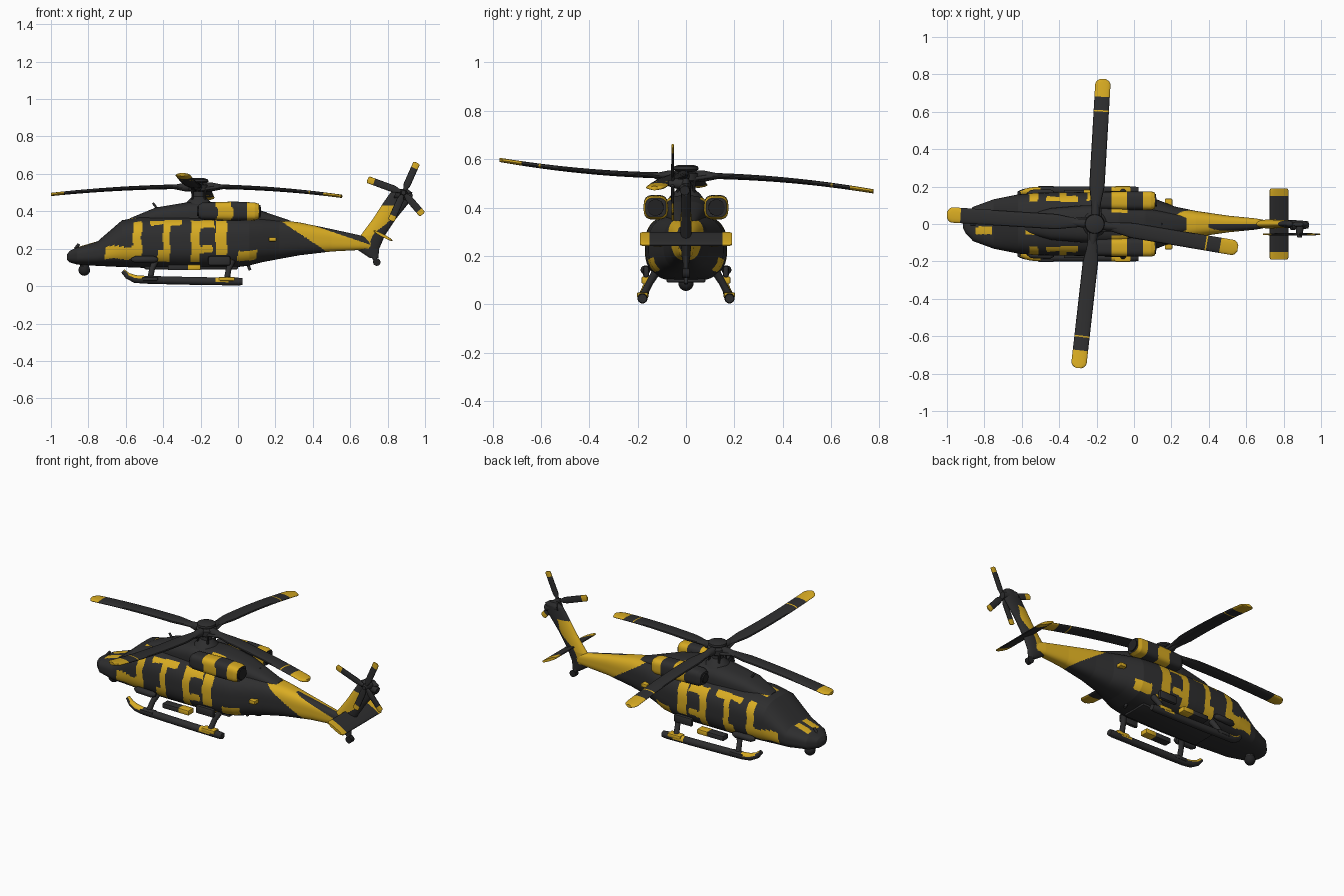
import bpy, bmesh, math
from mathutils import Vector as V, Quaternion

if "Cube" in bpy.data.objects:
    bpy.data.objects.remove(bpy.data.objects["Cube"])

def mat(name, rgb):
    m = bpy.data.materials.new(name)
    m.diffuse_color = (*rgb, 1)
    m.use_nodes = True
    m.node_tree.nodes["Principled BSDF"].inputs["Base Color"].default_value = m.diffuse_color
    return m

MATS = [mat("charcoal", (.027, .027, .028)), mat("yellow", (.69, .41, .016)),
        mat("black", (.016, .016, .017))]
X, Y, Z = V((1, 0, 0)), V((0, 1, 0)), V((0, 0, 1))

def finish(name, bm, rule=0):
    bmesh.ops.recalc_face_normals(bm, faces=bm.faces[:])
    for f in bm.faces:
        f.material_index = rule if isinstance(rule, int) else int(rule(f.calc_center_median(), f.normal))
    me = bpy.data.meshes.new(name)
    bm.to_mesh(me)
    bm.free()
    for m in MATS:
        me.materials.append(m)
    ob = bpy.data.objects.new(name, me)
    bpy.context.collection.objects.link(ob)
    bpy.ops.object.select_all(action='DESELECT')
    ob.select_set(True)
    bpy.context.view_layer.objects.active = ob
    bpy.ops.object.shade_smooth_by_angle(angle=math.radians(35))
    return ob

def ring(c, u, v, a, b, p=2.0, n=24):
    """Superellipse cross-section."""
    out = []
    for i in range(n):
        t = 2 * math.pi * i / n
        co, si = math.cos(t), math.sin(t)
        out.append(c + u * math.copysign(abs(co) ** (2 / p), co) * a
                   + v * math.copysign(abs(si) ** (2 / p), si) * b)
    return out

def loft(name, rings, rule=0):
    bm = bmesh.new()
    rows = [[bm.verts.new(q) for q in r] for r in rings]
    n = len(rows[0])
    for a, b in zip(rows, rows[1:]):
        for i in range(n):
            j = (i + 1) % n
            bm.faces.new((a[i], a[j], b[j], b[i]))
    bm.faces.new(rows[0])
    bm.faces.new(rows[-1])
    return finish(name, bm, rule)

def sample(table, steps):
    """Linear resampling of a station table, keyed by first column."""
    keys = sorted({r[0] for r in table} | {table[0][0] + (table[-1][0] - table[0][0]) * i / steps for i in range(steps)})
    for k in keys:
        for a, b in zip(table, table[1:]):
            if a[0] <= k <= b[0]:
                t = (k - a[0]) / (b[0] - a[0])
                yield [p + (q - p) * t for p, q in zip(a, b)]
                break

def hull(name, table, steps, rule, p=2.8, y=0, n=72):
    # columns: x, half width, bottom z, top z
    loft(name, [ring(V((x, y, (b + t) / 2)), Y, Z, w, (t - b) / 2, p, n)
                for x, w, b, t in sample(table, steps)], rule)

def tube(name, pts, r, rule=0, n=14, p=2.0):
    pts = [V(q) for q in pts]
    rs = r if isinstance(r, (list, tuple)) else [r] * len(pts)
    rings = []
    for i, q in enumerate(pts):
        d = (pts[min(i + 1, len(pts) - 1)] - pts[max(i - 1, 0)]).normalized()
        u = d.cross(Y if abs(d.y) < .9 else X).normalized()
        rings.append(ring(q, u, d.cross(u), rs[i], rs[i], p, n))
    return loft(name, rings, rule)

def box(name, c, s, rule=0, bev=.006):
    bm = bmesh.new()
    bmesh.ops.create_cube(bm, size=1)
    for v in bm.verts:
        v.co = V([c[i] + v.co[i] * s[i] for i in range(3)])
    bmesh.ops.bevel(bm, geom=bm.edges[:], offset=bev, segments=2, affect='EDGES', profile=.5)
    return finish(name, bm, rule)

def ball(name, c, r, m=0):
    bm = bmesh.new()
    bmesh.ops.create_uvsphere(bm, u_segments=20, v_segments=12, radius=r)
    bmesh.ops.translate(bm, verts=bm.verts[:], vec=c)
    return finish(name, bm, m)

# Camouflage rule: blocky patches on the sides, diagonal band on the boom
PATCH = [(-.71, -.55, .145, .212), (-.56, -.515, .145, .362),
         (-.47, -.30, .325, .362), (-.40, -.365, .10, .33), (-.43, -.39, .10, .19),
         (-.25, -.13, .31, .352), (-.25, -.205, .10, .33), (-.21, -.14, .175, .215),
         (-.12, -.06, .17, .352), (-.08, -.03, .095, .14), (0, .10, .135, .19)]

def camo(c, n):
    if c.x > .2:
        top = c.y > 0 or c.x < .4 or c.z < .325 - .34 * (c.x - .4)
        return c.x + 1.5 * (c.z - .34) > .24 and top and c.x < .73
    if n.z > .5 and .015 < abs(c.y) < .055 and (-.85 < c.x < -.76 or -.58 < c.x < -.48):
        return 1
    if n.z < -.75 or (n.z > .8 and abs(c.y) < .12):
        return 0
    x, z = c.x + .004 * math.sin(c.z * 55), c.z + .004 * math.sin(c.x * 50)
    return any(a < x < b and d < z < e for a, b, d, e in PATCH)

# Fuselage with tail boom
hull("fuselage", [(-.915, .02, .14, .168), (-.90, .05, .127, .188), (-.86, .092, .115, .208),
                  (-.75, .132, .108, .24), (-.62, .158, .102, .352), (-.52, .167, .098, .37),
                  (-.30, .17, .095, .375), (-.05, .168, .095, .375), (.06, .155, .11, .37),
                  (.13, .128, .128, .365), (.22, .093, .145, .355), (.33, .07, .165, .34),
                  (.5, .045, .185, .305), (.65, .03, .193, .272), (.74, .014, .198, .25)], 320, camo, n=136)
# Roof fairing
hull("roof_cowling", [(-.58, .05, .3, .362), (-.44, .085, .3, .42), (-.26, .1, .3, .45),
                      (-.08, .1, .3, .45), (.06, .085, .3, .425), (.28, .04, .3, .35)], 60,
     lambda c, n: -.12 < c.x < -.04 and abs(c.y) > .06)

# Tail fin, swept back
fin = [(.15, .705, .75, .01), (.20, .63, .755, .018), (.27, .655, .785, .024),
       (.36, .722, .845, .022), (.45, .78, .918, .02), (.50, .815, .932, .02), (.52, .85, .905, .012)]
loft("tail_fin", [ring(V(((a + b) / 2, 0, z)), X, Y, (b - a) / 2, w, 2, 64) for z, a, b, w in sample(fin, 80)],
     lambda c, n: .2 < c.z < .43 and c.x - (c.z - .27) * .75 < .735 + .015 * math.sin(c.z * 40))
tube("fin_top_gearbox", [(.84, -.005, .495), (.93, -.005, .47)], [.028, .02])
# Tilted stabilizer with yellow tips
loft("stabilizer", [ring(V((.775, y / 100, .27)), V((.88, 0, -.47)).normalized(), V((.47, 0, .88)).normalized(),
                         .058 if abs(y) < 19 else .05, .008, 2.4, 24) for y in range(-19, 20)],
     lambda c, n: abs(c.y) > .15)
# Tail bumper wheel
tube("tail_wheel_strut", [(.71, 0, .19), (.74, 0, .13)], .012)
tube("tail_wheel", [(.742, -.014, .128), (.742, .014, .128)], .02, 2)

# Rotor blades
def blade(name, hub, tip, normal, w, th, root, stripe, tip_u, pitch=0):
    hub, tip = V(hub), V(tip)
    d = (tip - hub) - normal * (tip - hub).dot(normal)
    rise = (tip - hub).dot(normal)
    turn = Quaternion(d.normalized(), math.radians(pitch))
    ch, up = turn @ d.normalized().cross(normal), turn @ normal
    L = d.length
    us = [root + (1 - root) * i / 90 for i in range(91)]
    def wid(u):
        k = min(1, .45 + .55 * max(0, (u - root) / .18))
        e = max(0, (u - .96) / .04)
        return w * k * math.sqrt(max(.12, 1 - .85 * e * e))
    def rule(c, n):
        u = (c - hub).dot(d.normalized()) / L
        return u > tip_u or (stripe and .772 < u < .79)
    loft(name, [ring(hub + d * u + normal * rise * u * u, ch, up, wid(u), th * (1.2 - .4 * u), 2.2, 16)
                for u in us], rule)

for i, t in enumerate([(-1.0, .05, .49), (.555, -.13, .48), (-.165, .775, .467), (-.297, -.77, .597)]):
    blade(f"main_blade_{i + 1}", (-.21, 0, .532), t, Z, .041, .011, .08, i > 0, .88 if i else .91)
    d = (V(t) - V((-.21, 0, t[2]))).normalized()
    h = V((-.21, 0, .53))
    tube(f"blade_grip_{i + 1}", [h + d * .02, h + d * .07, h + d * .13], [.022, .024, .012])
    side = d.cross(Z) * .03
    tube(f"blade_damper_{i + 1}", [h + d * .03 + side - Z * .012, h + d * .11 + side * .6], .008)
# Mast and hub
tube("rotor_mast", [(-.21, 0, .42), (-.21, 0, .455), (-.21, 0, .48), (-.21, 0, .55)], [.085, .06, .032, .028], 0, 24)
tube("rotor_hub", [(-.21, 0, .505), (-.21, 0, .512), (-.21, 0, .54), (-.21, 0, .547)], [.045, .055, .055, .04], 0, 24)
tube("hub_cap", [(-.21, 0, .55), (-.21, 0, .558), (-.21, 0, .57), (-.21, 0, .577)], [.04, .052, .05, .03], 0, 28)
for i in range(4):
    a = math.pi / 4 + i * math.pi / 2
    tube(f"pitch_link_{i + 1}", [(-.21 + .045 * math.cos(a), .045 * math.sin(a), .455),
                                 (-.21 + .05 * math.cos(a), .05 * math.sin(a), .52)], .006, n=8)

# Tail rotor
th = V((.885, -.055, .50))
for i, (ang, r) in enumerate([(66, .175), (160, .205), (-49, .155), (-114, .165)]):
    a = math.radians(ang)
    blade(f"tail_blade_{i + 1}", th, th + V((math.cos(a), 0, math.sin(a))) * r, Y, .019, .006, .08, False, .82)
tube("tail_rotor_shaft", [(.885, 0, .495), (.885, -.045, .5), (.885, -.072, .5)], [.022, .02, .012])

# Parts that repeat on both sides
for s, side in ((-1, "right"), (1, "left")):
    # Engine nacelle with exhaust
    hull(side + "_engine", [(-.21, .036, .365, .435), (-.19, .046, .355, .447), (-.02, .05, .35, .452),
                            (.09, .05, .352, .447), (.112, .043, .36, .44)], 50,
         lambda c, n: -.115 < c.x + .008 * math.sin(c.z * 60) < -.03 or (.05 < c.x < .125 and abs(n.x) < .9),
         3.2, s * .125, 48)
    tube(side + "_exhaust", [(.09, s * .125, .4), (.12, s * .127, .4)], .034, 2, 24)
    tube(side + "_intake", [(-.20, s * .125, .4), (-.218, s * .125, .4)], .026, 2, 20)
    # Landing skid and struts
    path = [(-.615, .165, .08), (-.59, .17, .055), (-.55, .175, .038), (-.5, .18, .034),
            (-.35, .18, .03), (-.15, .18, .026), (-.12, .18, .026), (-.05, .18, .025), (.0, .18, .024), (.025, .18, .024)]
    tube(side + "_skid", [(x, s * y, z) for x, y, z in path], [.012, .017] + [.021] * 7 + [.018],
         lambda c, n: (c.x < -.5 and n.z > .3 and c.x > -.6) or (-.12 < c.x < -.04 and n.z > -.2))
    for k, x in (("front", -.47), ("rear", -.06)):
        tube(f"{side}_{k}_strut", [(x + .03, s * .12, .14), (x + .01, s * .15, .09), (x, s * .178, .035)], [.018, .015, .016])
        box(f"{side}_{k}_skid_shoe", (x, s * .18, .038), (.085, .046, .022), 1 if k == "rear" else 0)
    # Step, side pod, door rail and flare box
    box(side + "_step", (-.32, s * .158, .1), (.11, .05, .03))
    box(side + "_step_end", (-.235, s * .158, .1), (.07, .052, .03), 1)
    tube(side + "_side_pod", [(-.57, s * .16, .142), (-.55, s * .165, .142), (-.45, s * .17, .142), (-.43, s * .165, .142)],
         [.008, .018, .018, .01])
    box(side + "_flare_box", (.185, s * .11, .25), (.04, .05, .022), 1, .004)
    box(side + "_cheek_fairing", (-.1, s * .165, .135), (.12, .024, .05), 0, .01)

# Nose sensor and small antennas
tube("sensor_mount", [(-.82, 0, .13), (-.82, 0, .095)], .024)
ball("sensor_ball", (-.822, 0, .086), .031, 2)
tube("nose_probe", [(-.87, 0, .2), (-.85, 0, .225)], .008)
tube("roof_antenna", [(-.43, 0, .41), (-.455, 0, .445)], .006)
tube("boom_antenna", [(.16, 0, .35), (.145, 0, .395)], .006)
tube("belly_antenna", [(.05, 0, .12), (.065, 0, .085)], .008)
box("belly_plate", (-.25, 0, .098), (.5, .16, .016))
